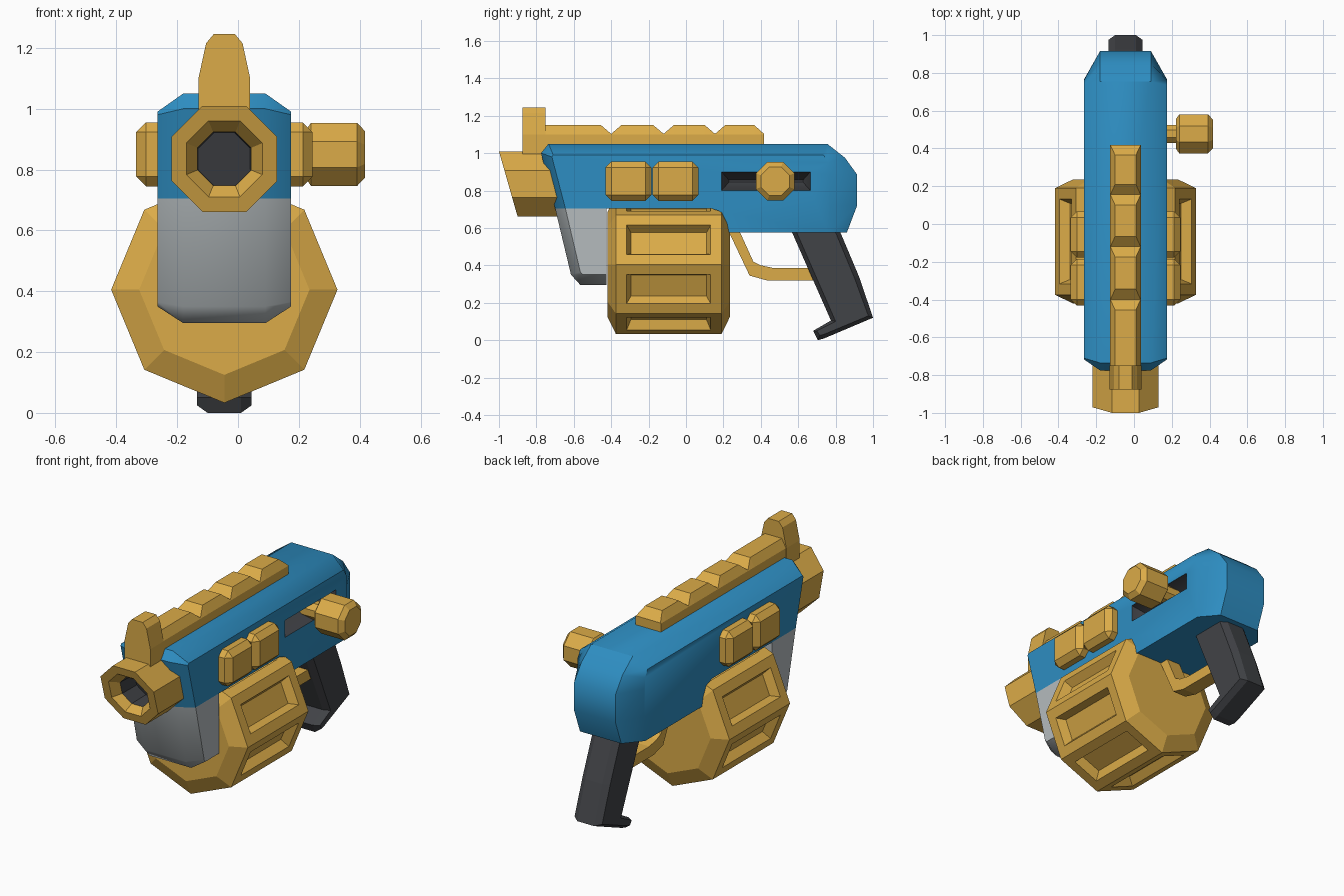
import bpy, bmesh, math

if "Cube" in bpy.data.objects:
    bpy.data.objects.remove(bpy.data.objects["Cube"])

CX = -0.045  # mid-plane of the toy


def material(name, r, g, b):
    m = bpy.data.materials.new(name)
    m.diffuse_color = (r, g, b, 1)
    m.use_nodes = True
    m.node_tree.nodes["Principled BSDF"].inputs["Base Color"].default_value = m.diffuse_color
    return m


GOLD = material("gold", 0.71, 0.41, 0.065)
BLUE = material("blue", 0.027, 0.27, 0.54)
GREY = material("light_grey", 0.46, 0.50, 0.515)
DARK = material("charcoal", 0.053, 0.056, 0.063)


def finish(name, bm, mats, smooth=None):
    bmesh.ops.recalc_face_normals(bm, faces=bm.faces)
    me = bpy.data.meshes.new(name)
    bm.to_mesh(me)
    bm.free()
    for m in mats:
        me.materials.append(m)
    ob = bpy.data.objects.new(name, me)
    bpy.context.collection.objects.link(ob)
    if smooth:
        bpy.ops.object.select_all(action='DESELECT')
        ob.select_set(True)
        bpy.context.view_layer.objects.active = ob
        bpy.ops.object.shade_smooth_by_angle(angle=math.radians(smooth))
    return ob


def loft_bm(rings, caps=True):
    """Join a list of equal-length closed rings; returns mesh and face bands."""
    bm = bmesh.new()
    vs = [[bm.verts.new(p) for p in r] for r in rings]
    n = len(vs[0])
    bands = [[bm.faces.new((a[i], a[(i + 1) % n], b[(i + 1) % n], b[i])) for i in range(n)]
             for a, b in zip(vs, vs[1:])]
    if caps:
        bands.append([bm.faces.new(vs[0]), bm.faces.new(vs[-1])])
    return bm, bands


def slab(name, outer, inner, w_outer, w_inner, mat, smooth=None):
    """Side profile (y, z): silhouette at half width w_outer, side face at w_inner."""
    layers = ((inner, -w_inner), (outer, -w_outer), (outer, w_outer), (inner, w_inner))
    bm, _ = loft_bm([[(CX + x, y, z) for y, z in prof] for prof, x in layers])
    return finish(name, bm, [mat], smooth)


# blue receiver
outer = [(-0.735, 1.05), (0.755, 1.05), (0.85, 0.975), (0.915, 0.885), (0.915, 0.72), (0.86, 0.575),
         (0.23, 0.575), (0.18, 0.69), (0.13, 0.705), (-0.70, 0.705), (-0.775, 1.0)]
inner = [(-0.71, 0.99), (0.735, 0.99), (0.76, 0.95), (0.765, 0.885), (0.765, 0.72), (0.76, 0.575),
         (0.23, 0.575), (0.18, 0.69), (0.13, 0.705), (-0.645, 0.705), (-0.717, 0.98)]
body = slab("receiver", outer, inner, 0.135, 0.22, BLUE)

# V-shaped bolt slot on the right side, lined in charcoal
slot = [[(x, y0, z0), (x, y1, z0), (x, y1, z1), (x, y0, z1)] for x, y0, y1, z0, z1 in
        ((0.21, 0.19, 0.665, 0.80, 0.90), (0.174, 0.19, 0.665, 0.80, 0.90),
         (0.09, 0.23, 0.625, 0.845, 0.855))]
bm, _ = loft_bm(slot)
cutter = finish("slot_cutter", bm, [DARK])
cutter.hide_render = True
mod = body.modifiers.new("slot", 'BOOLEAN')
mod.operation = 'DIFFERENCE'
mod.object = cutter
mod.solver = 'EXACT'
mod.material_mode = 'TRANSFER'
bpy.context.view_layer.objects.active = body
bpy.ops.object.modifier_apply(modifier=mod.name)
bpy.data.objects.remove(cutter)
bpy.ops.object.select_all(action='DESELECT')
body.select_set(True)
bpy.context.view_layer.objects.active = body
bpy.ops.object.shade_smooth_by_angle(angle=math.radians(38))

# grey front guard below the barrel
slab("front_guard",
     [(-0.70, 0.705), (-0.615, 0.35), (-0.565, 0.295), (-0.425, 0.295), (-0.425, 0.705)],
     [(-0.645, 0.705), (-0.565, 0.365), (-0.55, 0.35), (-0.425, 0.35), (-0.425, 0.705)],
     0.135, 0.22, GREY, 50)

# grip with chamfered edges
slab("grip",
     [(0.53, 0.66), (0.775, 0.105), (0.68, 0.05), (0.705, 0.0), (0.74, 0.01), (1.0, 0.12),
      (0.925, 0.34), (0.79, 0.66)],
     [(0.555, 0.66), (0.80, 0.10), (0.70, 0.05), (0.715, 0.025), (0.74, 0.032), (0.975, 0.13),
      (0.90, 0.335), (0.765, 0.66)],
     0.055, 0.09, DARK)

# trigger guard
strap = [(0.20, 0.64), (0.34, 0.345), (0.43, 0.32), (0.70, 0.32), (0.70, 0.385), (0.47, 0.385),
         (0.40, 0.40), (0.36, 0.42), (0.26, 0.64)]
slab("trigger_guard", strap, strap, 0.02, 0.045, GOLD)


def octagon(axis_pos, z0, r, turn, place):
    """Eight points around an axis; place(u, z) turns them into 3D points."""
    return [place(axis_pos + r * math.cos(a), z0 + r * math.sin(a))
            for a in (math.radians(45 * k + turn) for k in range(8))]


# drum magazine with recessed panels
bm, bands = loft_bm([octagon(CX, 0.405, r, 0, lambda u, z, y=y: (u, y, z))
                     for y, r in ((-0.42, 0.28), (-0.375, 0.372), (0.19, 0.372), (0.235, 0.28))])
bmesh.ops.recalc_face_normals(bm, faces=bm.faces)
bmesh.ops.inset_individual(bm, faces=bands[1], thickness=0.082)
bmesh.ops.inset_individual(bm, faces=bands[1], thickness=0.032, depth=-0.05)
finish("drum_magazine", bm, [GOLD])

# slanted octagonal muzzle with a dark bore
def muzzle_ring(a, off):
    return octagon(CX, 0.835, a / math.cos(math.pi / 8), 22.5,
                   lambda u, z: (u, -0.9 - (z - 0.66) * 0.286 + off, z))


back = octagon(CX, 0.835, 0.174 / math.cos(math.pi / 8), 22.5, lambda u, z: (u, -0.68, z))
bm, bands = loft_bm([back, muzzle_ring(0.174, 0), muzzle_ring(0.125, 0),
                     muzzle_ring(0.088, 0.05), muzzle_ring(0.085, 0.18)])
for f in bands[3] + [bands[4][1]]:
    f.material_index = 1
finish("muzzle", bm, [GOLD, DARK])

# front sight
half = [(0.085, 0.98), (0.085, 1.1), (0.06, 1.215), (0.035, 1.245)]
prof = half + [(-x, z) for x, z in reversed(half)]
bm, _ = loft_bm([[(CX + x, y, z) for x, z in prof] for y in (-0.875, -0.75)])
finish("front_sight", bm, [GOLD])

# notched top rail
steps = [(-0.76, 1.15)]
for v in (-0.40, -0.12, 0.155):
    steps += [(v - 0.055, 1.15), (v, 1.103), (v + 0.055, 1.15)]
steps += [(0.365, 1.15), (0.417, 1.103)]
rings = []
for y, z in steps:
    w = 0.055 if z > 1.12 else 0.08
    half = [(0.083, 1.03), (0.083, 1.1), (w, z)]
    rings.append([(CX + x, y, h) for x, h in half + [(-x, h) for x, h in reversed(half)]])
bm, _ = loft_bm(rings)
finish("top_rail", bm, [GOLD])

# chamfered side blocks, reaching out on both sides
for i, y in enumerate((-0.308, -0.056)):
    bm = bmesh.new()
    bmesh.ops.create_cube(bm, size=1)
    for v in bm.verts:
        v.co = (CX + v.co.x * 0.58, y + v.co.y * 0.245, 0.85 + v.co.z * 0.21)
    bmesh.ops.bevel(bm, geom=bm.edges[:], offset=0.032, segments=1, affect='EDGES')
    finish("side_block_%d" % (i + 1), bm, [GOLD])

# bolt handle: neck and knob
bm, _ = loft_bm([octagon(0.477, 0.85, r, 22.5, lambda u, z, x=x: (x, u, z))
                 for x, r in ((0.09, 0.052), (0.222, 0.052), (0.222, 0.085), (0.24, 0.112),
                              (0.392, 0.112), (0.417, 0.083))])
finish("bolt_handle", bm, [GOLD])
